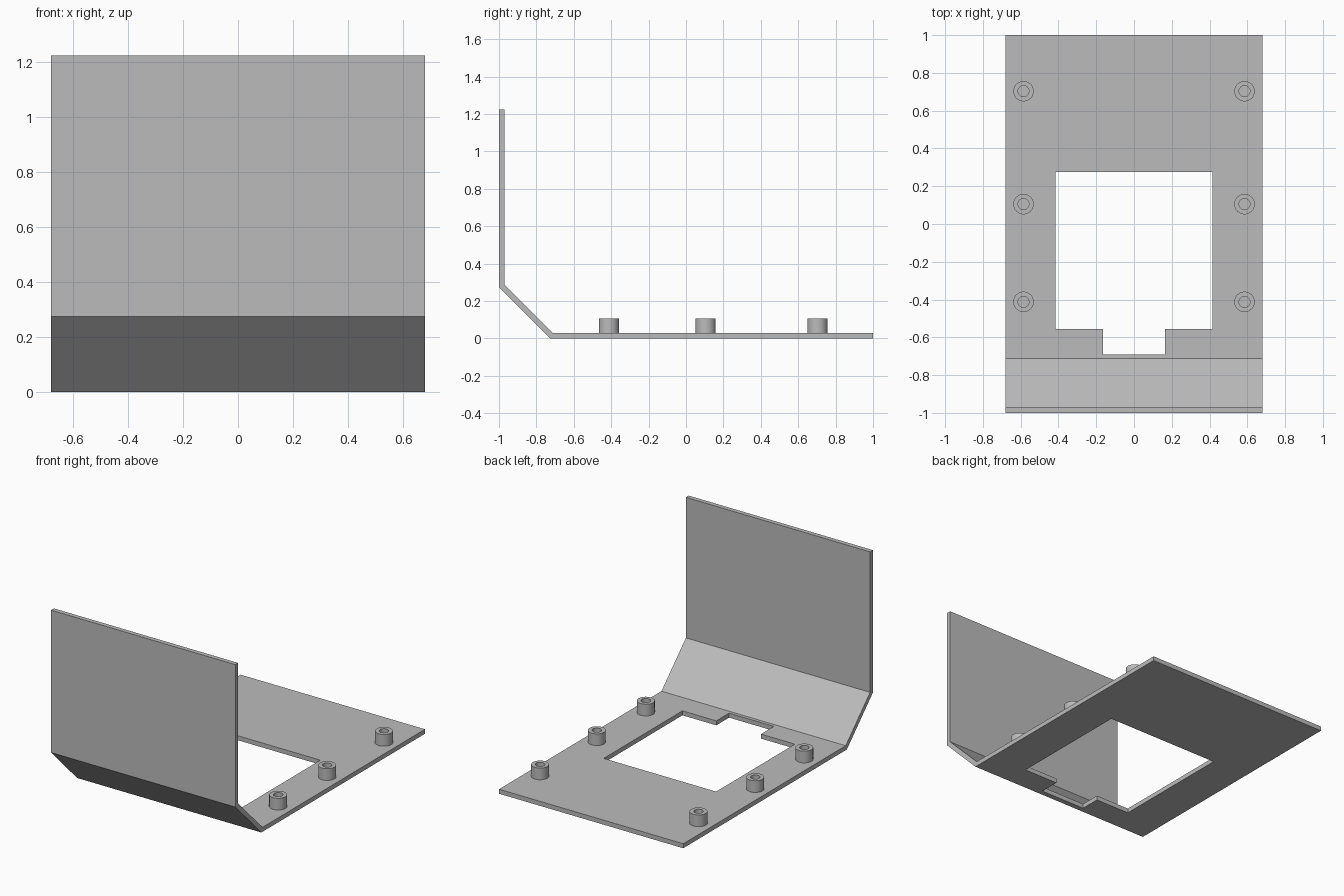
import bpy, bmesh, math
from mathutils import Vector

cube = bpy.data.objects.get("Cube")
if cube:
    bpy.data.objects.remove(cube, do_unlink=True)

# Single grey material
grey = bpy.data.materials.new("plain grey")
grey.use_nodes = True
colour = (0.5, 0.5, 0.5, 1)
grey.diffuse_color = colour
grey.node_tree.nodes["Principled BSDF"].inputs["Base Color"].default_value = colour

WIDTH, THICK, BEND = 1.36, 0.03, 0.275


def finish(bm, name):
    bmesh.ops.recalc_face_normals(bm, faces=bm.faces)
    mesh = bpy.data.meshes.new(name)
    bm.to_mesh(mesh)
    bm.free()
    mesh.materials.append(grey)
    obj = bpy.data.objects.new(name, mesh)
    bpy.context.collection.objects.link(obj)
    return obj


def prism(name, points, direction):
    """Extrude a closed outline into a solid."""
    bm = bmesh.new()
    face = bm.faces.new([bm.verts.new(p) for p in points])
    ext = bmesh.ops.extrude_face_region(bm, geom=[face])
    moved = [v for v in ext["geom"] if isinstance(v, bmesh.types.BMVert)]
    bmesh.ops.translate(bm, verts=moved, vec=Vector(direction))
    return finish(bm, name)


# Bent sheet: flat base, sloped bend and upright front panel
k = THICK * math.tan(math.pi / 8)
profile = [(1, 0), (BEND - 1, 0), (-1, BEND), (-1, 1.225),
           (THICK - 1, 1.225), (THICK - 1, BEND + k),
           (BEND - 1 + k, THICK), (1, THICK)]
sheet = prism("bent_sheet", [(-WIDTH / 2, y, z) for y, z in profile], (WIDTH, 0, 0))

# Window opening with a narrow notch at its front
half = [(0.165, -0.69), (0.165, -0.555), (0.415, -0.555), (0.415, 0.275)]
outline = half + [(-x, y) for x, y in reversed(half)]
cutter = prism("window_cutter", [(x, y, -0.1) for x, y in outline], (0, 0, 0.2))
cutter.hide_render = True
cut = sheet.modifiers.new("window", 'BOOLEAN')
cut.operation = 'DIFFERENCE'
cut.solver = 'EXACT'
cut.object = cutter
bpy.context.view_layer.objects.active = sheet
bpy.ops.object.modifier_apply(modifier=cut.name)
bpy.data.objects.remove(cutter, do_unlink=True)


def standoff(name, x, y):
    """Hollow round post standing on the base."""
    outer, inner, bottom, top = 0.054, 0.029, THICK, 0.108
    bm = bmesh.new()
    ring = [bm.verts.new((r, 0, z)) for r, z in
            ((outer, bottom), (outer, top), (inner, top), (inner, bottom))]
    edges = [bm.edges.new((ring[i], ring[(i + 1) % 4])) for i in range(4)]
    bmesh.ops.spin(bm, geom=ring + edges, cent=(0, 0, 0), axis=(0, 0, 1),
                   angle=2 * math.pi, steps=40)
    bmesh.ops.remove_doubles(bm, verts=bm.verts, dist=0.0001)
    obj = finish(bm, name)
    obj.location = (x, y, 0)
    bpy.ops.object.select_all(action='DESELECT')
    obj.select_set(True)
    bpy.context.view_layer.objects.active = obj
    bpy.ops.object.shade_smooth_by_angle(angle=math.radians(30))


# Three posts along each side
for side, x in (("left", 0.585), ("right", -0.585)):
    for place, y in (("front", -0.412), ("middle", 0.105), ("back", 0.703)):
        standoff(f"{side}_{place}_standoff", x, y)
